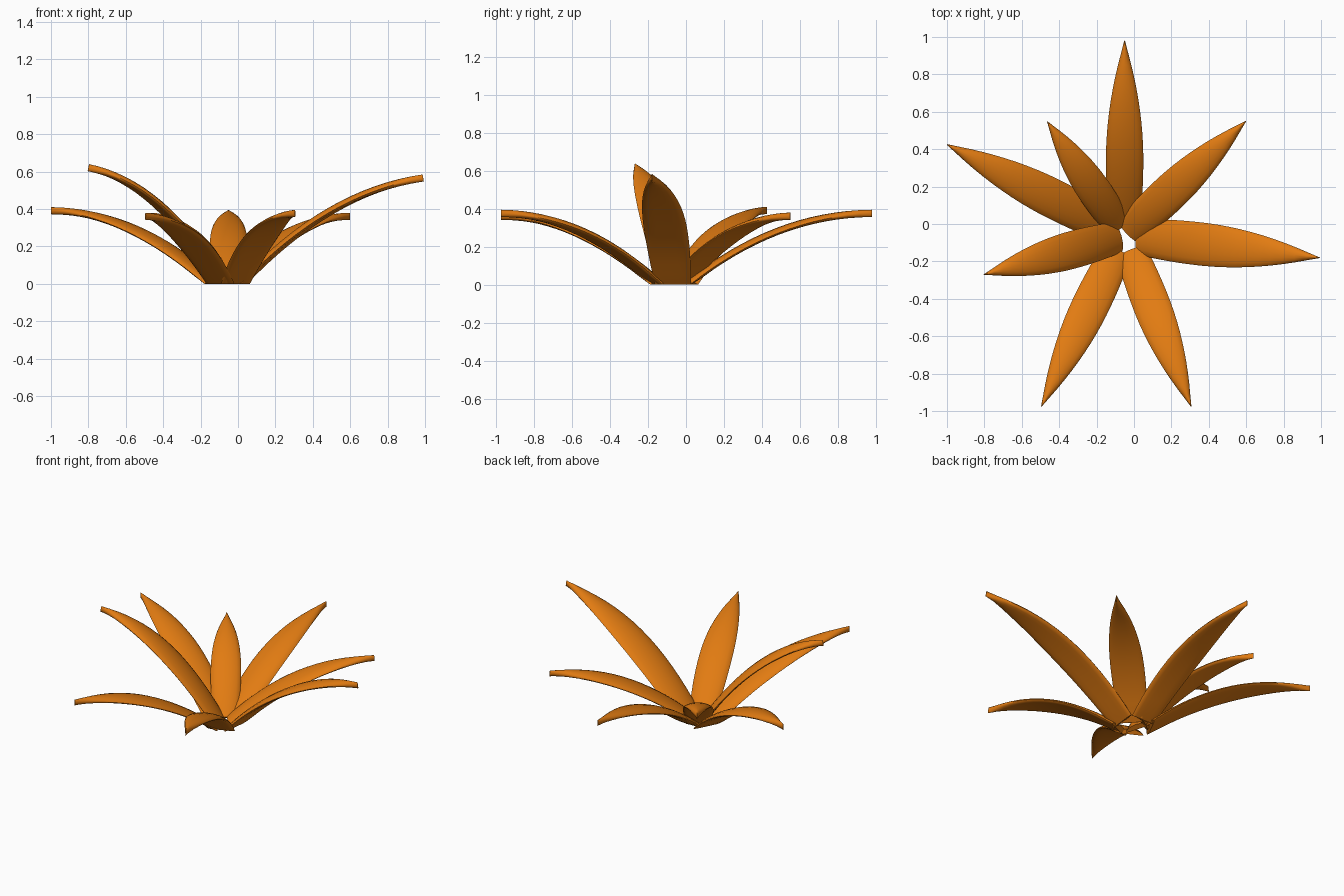
import bpy, bmesh, math
from mathutils import Vector

if "Cube" in bpy.data.objects:
    bpy.data.objects.remove(bpy.data.objects["Cube"])

orange = bpy.data.materials.new("orange leaf")
orange.diffuse_color = (0.76, 0.2, 0.006, 1)
orange.use_nodes = True
orange.node_tree.nodes["Principled BSDF"].inputs["Base Color"].default_value = orange.diffuse_color

CENTRE = Vector((-0.05, -0.06, 0))
THICK, ROWS, SIDES = 0.038, 16, 16


def half_width(t):
    # widest a third of the way out, pointed at the tip
    if t > 0.35:
        return 1 - ((t - 0.35) / 0.65) ** 2
    return 1 - 0.17 * ((0.35 - t) / 0.35) ** 2


def leaf(name, tip, width, base, bend):
    """Flat oval section swept along a curve from the centre to the tip."""
    tip = Vector(tip)
    out = Vector((tip.x, tip.y, 0)) - CENTRE
    length = out.length
    out.normalize()
    side = Vector((-out.y, out.x, 0))
    height = tip.z - THICK / 2
    p0 = CENTRE + out * base
    p1 = CENTRE + out * (base + (length - base) * 0.47)
    p1.z = height * bend
    p2 = CENTRE + out * length
    p2.z = height
    bm = bmesh.new()
    rows = []
    for i in range(ROWS + 1):
        t = i / ROWS
        p = p0 * (1 - t) ** 2 + p1 * 2 * t * (1 - t) + p2 * t * t
        tangent = ((p1 - p0) * (1 - t) + (p2 - p1) * t).normalized()
        normal = tangent.cross(side)
        w = width * max(half_width(t), 0.02)
        ring = []
        for j in range(SIDES):
            a = 2 * math.pi * j / SIDES
            arch = 0.1 * w * math.sin(a) ** 2   # slight crown along the middle
            ring.append(bm.verts.new(p + side * w * math.cos(a)
                                     + normal * (THICK / 2 * math.sin(a) + arch)))
        rows.append(ring)
    for a, b in zip(rows, rows[1:]):
        for j in range(SIDES):
            k = (j + 1) % SIDES
            bm.faces.new((a[j], a[k], b[k], b[j]))
    # end caps
    bm.faces.new(rows[0])
    bm.faces.new(rows[-1])
    for v in bm.verts:
        v.co.z = max(v.co.z, 0)
    bmesh.ops.recalc_face_normals(bm, faces=bm.faces)
    mesh = bpy.data.meshes.new(name)
    bm.to_mesh(mesh)
    bm.free()
    mesh.materials.append(orange)
    obj = bpy.data.objects.new(name, mesh)
    bpy.context.collection.objects.link(obj)
    bpy.context.view_layer.objects.active = obj
    obj.select_set(True)
    bpy.ops.object.shade_smooth_by_angle(angle=math.radians(50))
    obj.select_set(False)


# name, tip, half width, base radius, bend height
leaf("back_leaf", (-0.05, 0.98, 0.395), 0.1, 0.08, 0.95)
leaf("back_right_leaf", (0.598, 0.55, 0.38), 0.1, 0.03, 0.95)
leaf("right_leaf", (0.99, -0.18, 0.585), 0.115, 0.08, 0.84)
leaf("front_right_leaf", (0.305, -0.975, 0.395), 0.1, 0.1, 0.95)
leaf("front_left_leaf", (-0.495, -0.975, 0.38), 0.1, 0.1, 0.95)
leaf("left_leaf", (-0.8, -0.27, 0.64), 0.1, 0.04, 0.86)
leaf("back_left_leaf", (-1.0, 0.425, 0.41), 0.105, 0.1, 0.95)
leaf("short_back_left_leaf", (-0.463, 0.547, 0.38), 0.09, 0.06, 0.95)
